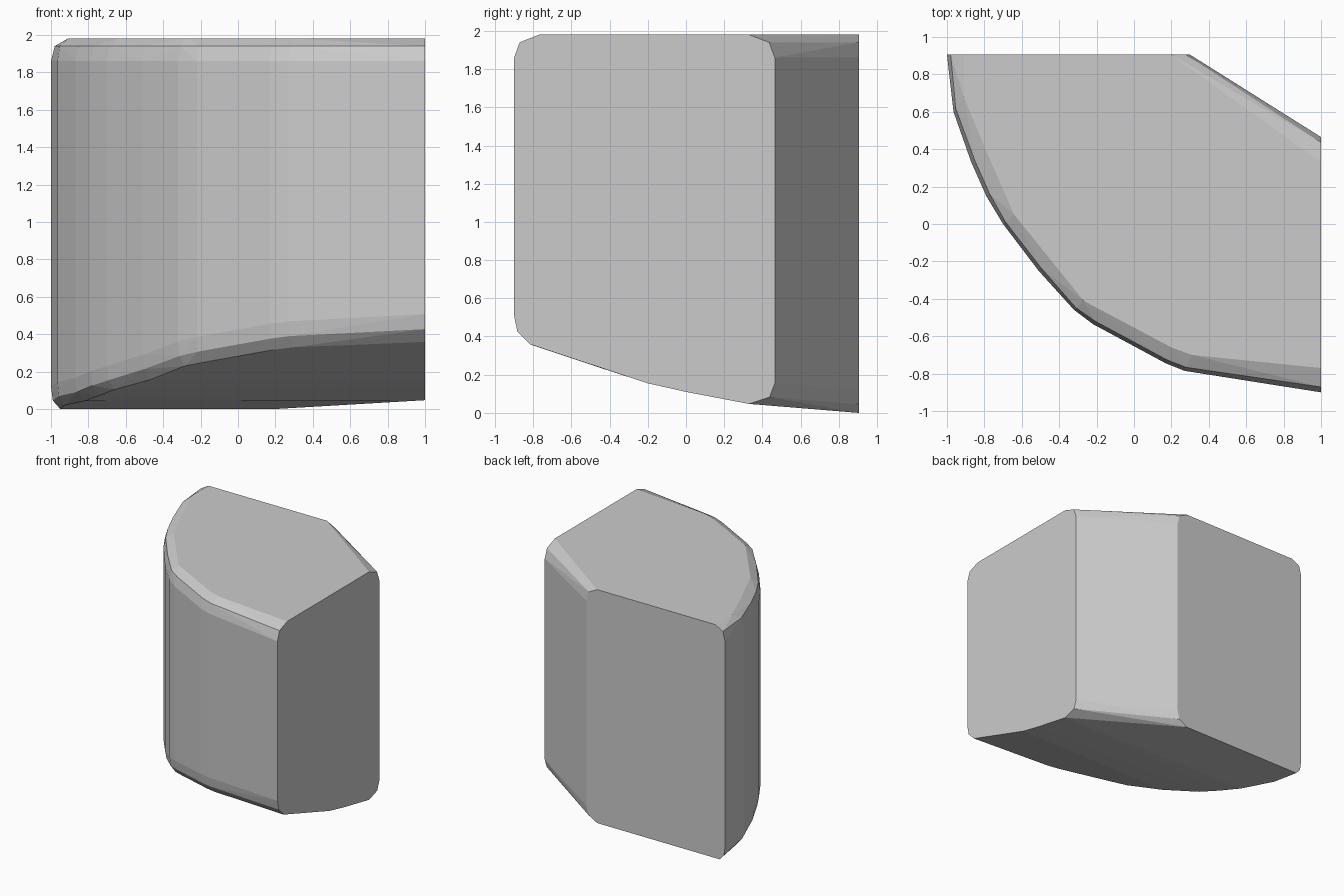
import bpy, bmesh

if "Cube" in bpy.data.objects:
    bpy.data.objects.remove(bpy.data.objects["Cube"])

# Footprint: outer wall point, matching rim point of the flat top, bottom inset ratio
FOOTPRINT = [
    ((-1.0, 0.905), (-0.91, 0.905), 0.55),
    ((-0.965, 0.6), (-0.91, 0.68), 0.7),
    ((-0.87, 0.33), (-0.79, 0.39), 0.65),
    ((-0.79, 0.15), (-0.71, 0.21), 0.65),
    ((-0.70, 0.0), (-0.64, 0.05), 0.65),
    ((-0.51, -0.25), (-0.45, -0.18), 0.65),
    ((-0.32, -0.46), (-0.27, -0.41), 0.65),
    ((-0.22, -0.535), (-0.17, -0.46), 0.65),
    ((0.17, -0.745), (0.2, -0.66), 0.65),
    ((0.27, -0.785), (0.31, -0.7), 0.65),
    ((1.0, -0.9), (1.0, -0.77), 0.65),
    ((1.0, 0.465), (1.0, 0.33), 1.0),
    ((0.30, 0.905), (0.20, 0.905), 1.0),
]
# Height of the sloping underside against y
SLOPE = [(-0.95, 0.405), (-0.82, 0.36), (-0.4, 0.22), (-0.2, 0.155),
         (0.0, 0.11), (0.33, 0.047), (0.905, 0.0)]
TOP = 1.98


def underside(y):
    for (y0, z0), (y1, z1) in zip(SLOPE, SLOPE[1:]):
        if y <= y1:
            return z0 + (z1 - z0) * (y - y0) / (y1 - y0)
    return 0.0


def mix(a, b, t):
    return tuple(p + (q - p) * t for p, q in zip(a, b))


bm = bmesh.new()
for outer, inner, inset in FOOTPRINT:
    # Rounded upper rim
    for t, drop in ((0, 0.12), (0.22, 0.04), (1, 0)):
        bm.verts.new((*mix(outer, inner, t), TOP - drop))
    # Rounded lower rim following the sloping underside
    for t, lift in ((0, 0.12), (0.2, 0.045), (1, 0)):
        x, y = mix(outer, inner, t * inset)
        bm.verts.new((x, y, underside(y) + lift))
# Curve of the underside across the flat right end
for y, z in SLOPE[2:5]:
    bm.verts.new((1.0, y, z))

# The block is fully convex, so its skin is the hull of the rims
result = bmesh.ops.convex_hull(bm, input=bm.verts[:])
loose = [v for v in bm.verts if not v.link_faces]
bmesh.ops.delete(bm, geom=loose, context='VERTS')
bmesh.ops.dissolve_limit(bm, angle_limit=0.01, verts=bm.verts[:], edges=bm.edges[:])
bmesh.ops.recalc_face_normals(bm, faces=bm.faces[:])

mesh = bpy.data.meshes.new("rounded_block")
bm.to_mesh(mesh)
bm.free()
block = bpy.data.objects.new("rounded_block", mesh)
bpy.context.collection.objects.link(block)
